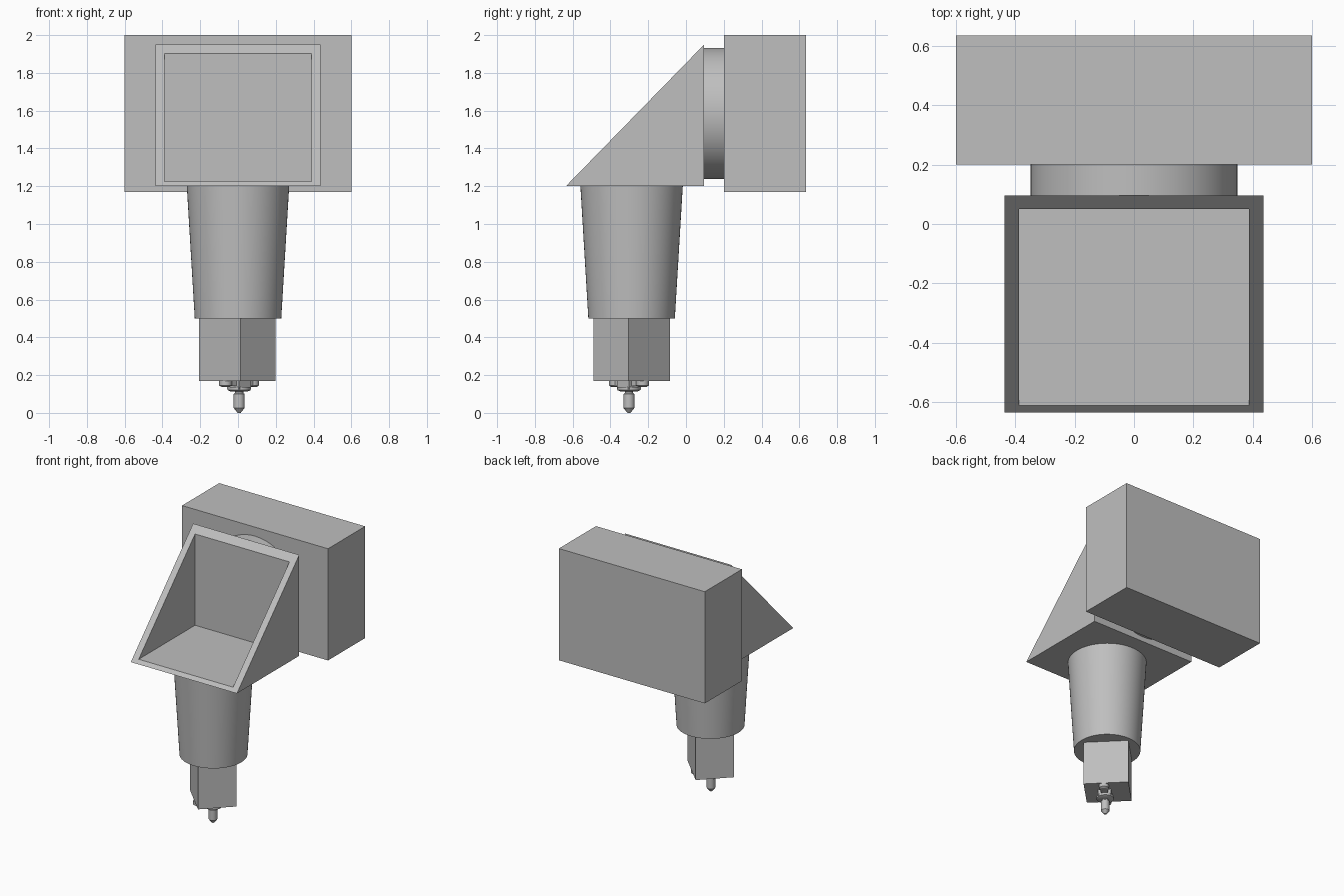
import bpy, bmesh, math
from mathutils import Matrix, Vector

cube = bpy.data.objects.get("Cube")
if cube:
    bpy.data.objects.remove(cube, do_unlink=True)

# Single grey finish
GREY = (0.52, 0.52, 0.52, 1)
grey = bpy.data.materials.new("plain grey")
grey.use_nodes = True
grey.diffuse_color = GREY
bsdf = next(n for n in grey.node_tree.nodes if n.type == 'BSDF_PRINCIPLED')
bsdf.inputs["Base Color"].default_value = GREY


def finish(name, bm, smooth=False):
    bmesh.ops.recalc_face_normals(bm, faces=bm.faces)
    mesh = bpy.data.meshes.new(name)
    bm.to_mesh(mesh)
    bm.free()
    mesh.materials.append(grey)
    obj = bpy.data.objects.new(name, mesh)
    bpy.context.collection.objects.link(obj)
    if smooth:
        bpy.ops.object.select_all(action='DESELECT')
        obj.select_set(True)
        bpy.context.view_layer.objects.active = obj
        bpy.ops.object.shade_smooth_by_angle(angle=math.radians(30))
    return obj


def box(name, centre, size, turn=0):
    bm = bmesh.new()
    bmesh.ops.create_cube(bm, size=1, matrix=Matrix.Translation(centre)
                          @ Matrix.Rotation(math.radians(turn), 4, 'Z')
                          @ Matrix.Diagonal((*size, 1)))
    return finish(name, bm)


def lathe(name, centre, profile, axis='Z', sides=64):
    """Closed turned solid from (radius, height) pairs, bottom to top."""
    bm = bmesh.new()
    rings = []
    for r, h in profile:
        ring = []
        for i in range(sides):
            a = math.tau * i / sides
            p = Vector((r * math.cos(a), r * math.sin(a), h))
            if axis == 'Y':
                p = Vector((p.x, p.z, p.y))
            ring.append(bm.verts.new(p + Vector(centre)))
        rings.append(ring)
    for low, high in zip(rings, rings[1:]):
        for i in range(sides):
            j = (i + 1) % sides
            bm.faces.new((low[i], low[j], high[j], high[i]))
    bm.faces.new(rings[0])
    bm.faces.new(rings[-1])
    return finish(name, bm, True)


# Rear housing and the round neck joining it to the hood
box("rear_housing", (0, 0.418, 1.585), (1.2, 0.436, 0.83))
lathe("neck", (0, 0, 1.585), [(0.348, 0.09), (0.348, 0.205)], 'Y')

# Wedge hood, hollowed through its sloping face
FRONT, BACK, BOTTOM, TOP = -0.636, 0.096, 1.2, 1.95


def slope(y):
    return BOTTOM + (y - FRONT) * (TOP - BOTTOM) / (BACK - FRONT)


def wedge(bm, half, front, back):
    corners = ((front, slope(front)), (back, slope(front)), (back, slope(back)))
    sides = [[bm.verts.new((s * half, y, z)) for y, z in corners] for s in (-1, 1)]
    left, right = sides
    bm.faces.new(left)
    bm.faces.new(right)
    for i in range(2):
        bm.faces.new((left[i], left[i + 1], right[i + 1], right[i]))
    return [left[0], right[0], right[2], left[2]]


bm = bmesh.new()
outer = wedge(bm, 0.436, FRONT, BACK)
inner = wedge(bm, 0.388, -0.612, 0.05)
for i in range(4):
    j = (i + 1) % 4
    bm.faces.new((outer[i], outer[j], inner[j], inner[i]))
finish("hood", bm)

# Tapered column and the diagonal block beneath it
lathe("tapered_column", (0, -0.288, 0), [(0.229, 0.5), (0.271, 1.2)])
box("tool_block", (-0.003, -0.287, 0.335), (0.262, 0.31, 0.33), 45)

# Small clamp with a bolt on each side
TX, TY = 0.006, -0.302
box("clamp_bar", (TX, TY, 0.157), (0.2, 0.05, 0.03), 45)
box("clamp_block", (TX, TY, 0.15), (0.09, 0.09, 0.05), 45)
for name, s in (("bolt_left", 1), ("bolt_right", -1)):
    lathe(name, (TX + s * 0.072, TY + s * 0.072, 0),
          [(0.022, 0.138), (0.034, 0.145), (0.034, 0.172)], sides=16)

# Collar and pointed nozzle
lathe("collar", (TX, TY, 0), [(0.042, 0.112), (0.06, 0.12), (0.06, 0.137)], sides=32)
lathe("nozzle", (TX, TY, 0),
      [(0.008, 0), (0.029, 0.026), (0.029, 0.1), (0.022, 0.106), (0.022, 0.13)], sides=32)
